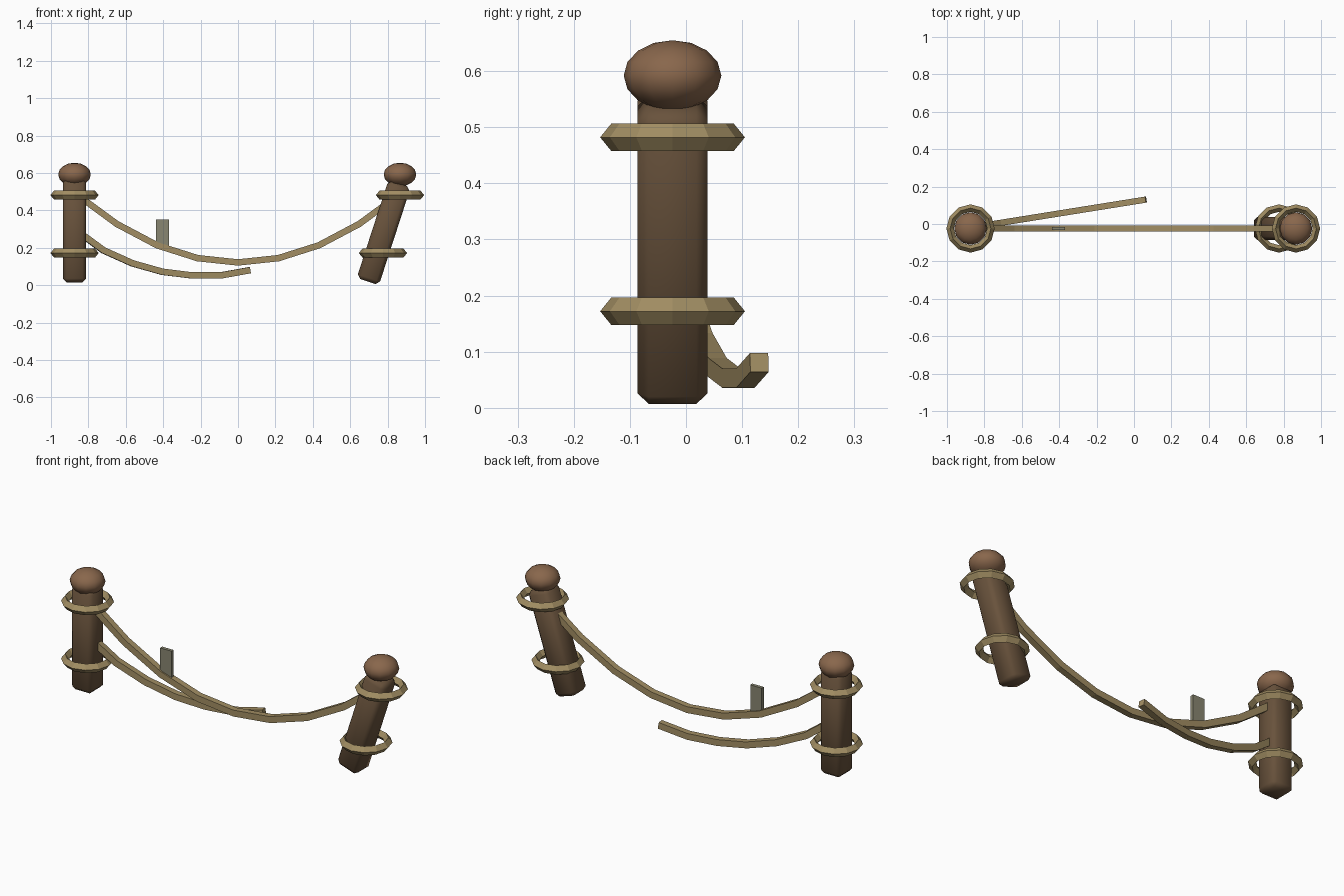
import bpy, math
from mathutils import Vector

cube = bpy.data.objects.get("Cube")
if cube:
    bpy.data.objects.remove(cube, do_unlink=True)


def material(name, rgb):
    m = bpy.data.materials.new(name)
    m.use_nodes = True
    m.diffuse_color = (*rgb, 1)
    m.node_tree.nodes["Principled BSDF"].inputs["Base Color"].default_value = (*rgb, 1)
    return m


DARK_WOOD = material("dark_wood", (0.14, 0.085, 0.045))
KNOB_WOOD = material("knob_wood", (0.25, 0.135, 0.072))
ROPE = material("rope", (0.36, 0.27, 0.125))
GREY = material("weathered_grey", (0.25, 0.24, 0.165))
Y = -0.024  # depth line shared by posts and main rope


def finish(name, mat, smooth=False):
    ob = bpy.context.object
    ob.name = name
    ob.data.materials.append(mat)
    if smooth:
        bpy.ops.object.shade_smooth()
    return ob


def box(name, mat, centre, size, smooth=False):
    bpy.ops.mesh.primitive_cube_add(size=1, location=centre)
    ob = finish(name, mat, smooth)
    ob.scale = size
    bpy.ops.object.transform_apply(location=False, rotation=False, scale=True)
    return ob


# Chamfered square post standing on a foot point, leaning sideways
def post(name, foot_x, foot_z, lean):
    length = 0.55
    axis = Vector((math.sin(lean), 0, math.cos(lean)))
    ob = box(name, DARK_WOOD, Vector((foot_x, Y, foot_z)) + axis * length / 2,
             (0.125, 0.125, length), smooth=True)
    ob.rotation_euler.y = lean
    bevel = ob.modifiers.new("chamfer", "BEVEL")
    bevel.width = 0.02
    bevel.segments = 1


# Rounded cap on top of a post
def knob(name, x):
    bpy.ops.mesh.primitive_uv_sphere_add(segments=12, ring_count=8, radius=1,
                                         location=(x, Y, 0.592))
    ob = finish(name, KNOB_WOOD, smooth=True)
    ob.scale = (0.087, 0.087, 0.063)


# Loose rope ring with a diamond section
def ring(name, x, z):
    bpy.ops.mesh.primitive_torus_add(location=(x, Y, z), major_segments=12,
                                     minor_segments=4, major_radius=0.109,
                                     minor_radius=0.02)
    finish(name, ROPE).scale.z = 1.23


# Rope made of straight square lengths that overlap at the joints
def rope(name, points):
    for i, (a, b) in enumerate(zip(points, points[1:])):
        span = b - a
        ob = box(f"{name}_{i + 1}", ROPE, (a + b) / 2,
                 (0.033, 0.034, span.length + 0.008))
        ob.rotation_euler = span.to_track_quat("Z", "Y").to_euler()


# Posts, caps and rings: one upright, one leaning
post("right_post", -0.874, 0.016, 0)
post("left_post", 0.694, 0.02, math.radians(18))
for side, top_x, low_x in (("right", -0.874, -0.874), ("left", 0.866, 0.775)):
    knob(side + "_knob", top_x)
    ring(side + "_upper_ring", top_x, 0.482)
    ring(side + "_lower_ring", low_x, 0.172)

# Main rope sagging between the posts
xs = [-0.85] + [0.216 * k for k in range(-3, 4)] + [0.85]
rope("main_rope", [Vector((x, Y, 0.122 + 0.49 * x * x)) for x in xs])

# Broken lower rope trailing backwards
profile = [(-0.86, 0.29), (-0.72, 0.187), (-0.564, 0.117), (-0.404, 0.072),
           (-0.249, 0.053), (-0.09, 0.053), (0.06, 0.08)]
rope("broken_rope", [Vector((x, 0.13 + 0.16 * (x - 0.06), z)) for x, z in profile])

# Small tag standing on the main rope
box("tag", GREY, (-0.404, Y, 0.28), (0.068, 0.018, 0.144))
